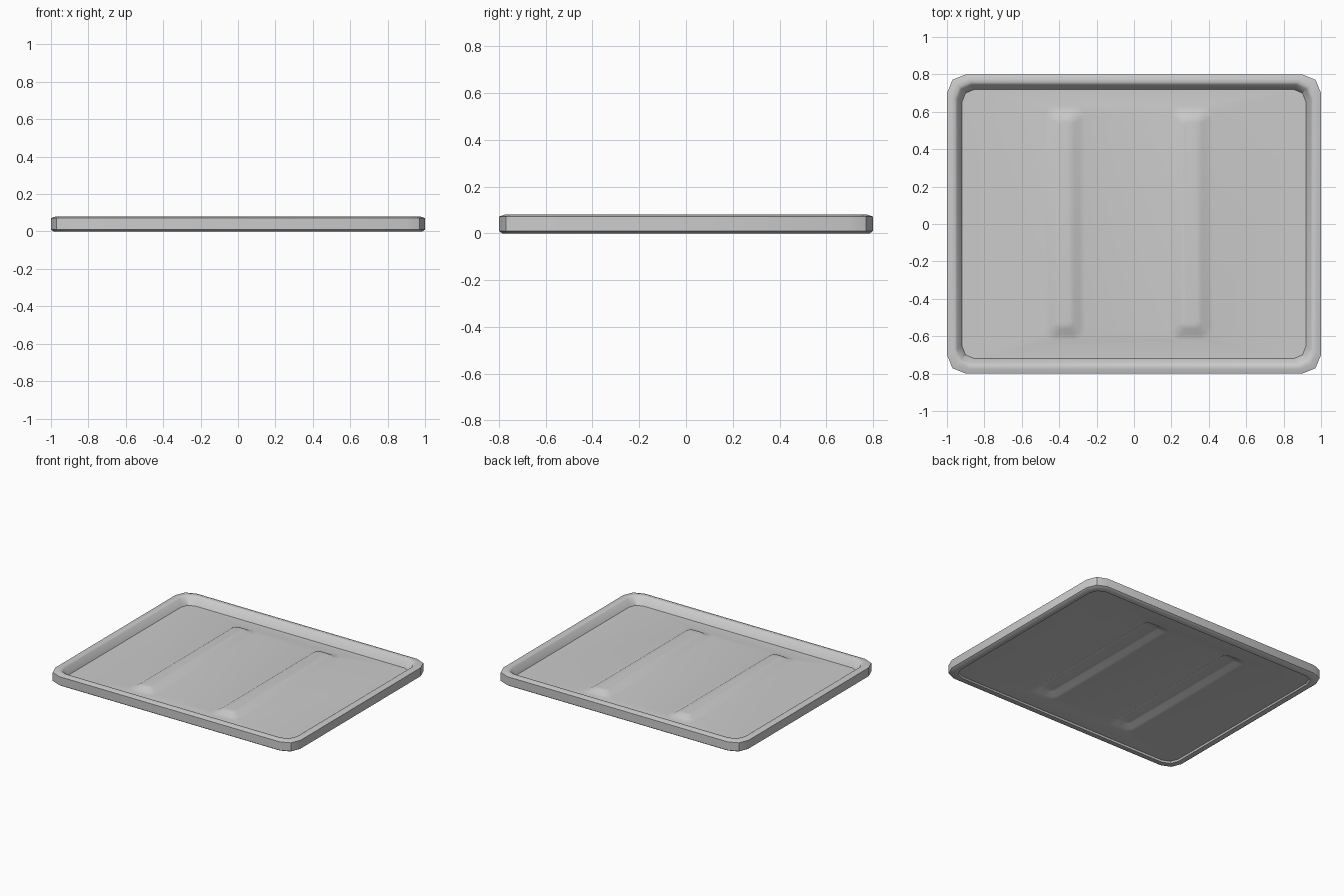
import bpy, bmesh, math

if "Cube" in bpy.data.objects:
    bpy.data.objects.remove(bpy.data.objects["Cube"])

HX, HY = 1.0, 0.8
TOP, BOTTOM = 0.023, 0.012                 # upper and lower faces of the thin floor
RIBS = ((-0.37, 0.11), (0.305, 0.118))     # rib centre in x, half width

bm = bmesh.new()


def rounded_loop(cx, cy, hx, hy, r, z, seg=2):
    """Closed ring of vertices shaped as a rounded rectangle."""
    ring = []
    corners = ((1, 1, 0), (-1, 1, 90), (-1, -1, 180), (1, -1, 270))
    for sx, sy, start in corners:
        for i in range(seg + 1):
            a = math.radians(start + 90 * i / seg)
            ring.append(bm.verts.new((cx + sx * (hx - r) + r * math.cos(a),
                                      cy + sy * (hy - r) + r * math.sin(a), z)))
    return ring


def loft(rings):
    for a, b in zip(rings, rings[1:]):
        n = len(a)
        for i in range(n):
            j = (i + 1) % n
            bm.faces.new((a[i], a[j], b[j], b[i]))


def ring_edges(ring):
    return [bm.edges.get((ring[i - 1], ring[i])) for i in range(len(ring))]


# Rim: (inset, height) from the upper floor, over the lip, to the underside
rim = [(0.08, TOP), (0.054, 0.072), (0.044, 0.08), (0.024, 0.08), (0, 0.072),
       (0, 0.01), (0.014, 0), (0.05, 0), (0.056, BOTTOM)]
rim_rings = [rounded_loop(0, 0, HX - i, HY - i, 0.1 - 0.4 * i, z) for i, z in rim]
loft(rim_rings)

# Raised ribs, pressed through both faces of the floor: (inset, height)
rib_profile = [(0.0, 0.0), (0.03, 0.007), (0.06, 0.025), (0.085, 0.028)]
for floor_z, outer in ((TOP, rim_rings[0]), (BOTTOM, rim_rings[-1])):
    edges = ring_edges(outer)
    for x, half in RIBS:
        rings = [rounded_loop(x, 0.005, half - i, 0.625 - i, 0.05 - 0.35 * i,
                              floor_z + h) for i, h in rib_profile]
        loft(rings)
        bm.faces.new(rings[-1])
        edges += ring_edges(rings[0])
    # Flat floor around the ribs
    bmesh.ops.triangle_fill(bm, use_beauty=True, use_dissolve=False,
                            edges=edges, normal=(0, 0, 1))

bmesh.ops.recalc_face_normals(bm, faces=bm.faces[:])
mesh = bpy.data.meshes.new("tray")
bm.to_mesh(mesh)
bm.free()
tray = bpy.data.objects.new("tray", mesh)
bpy.context.collection.objects.link(tray)

bpy.context.view_layer.objects.active = tray
tray.select_set(True)
bpy.ops.object.shade_smooth_by_angle(angle=math.radians(35))
